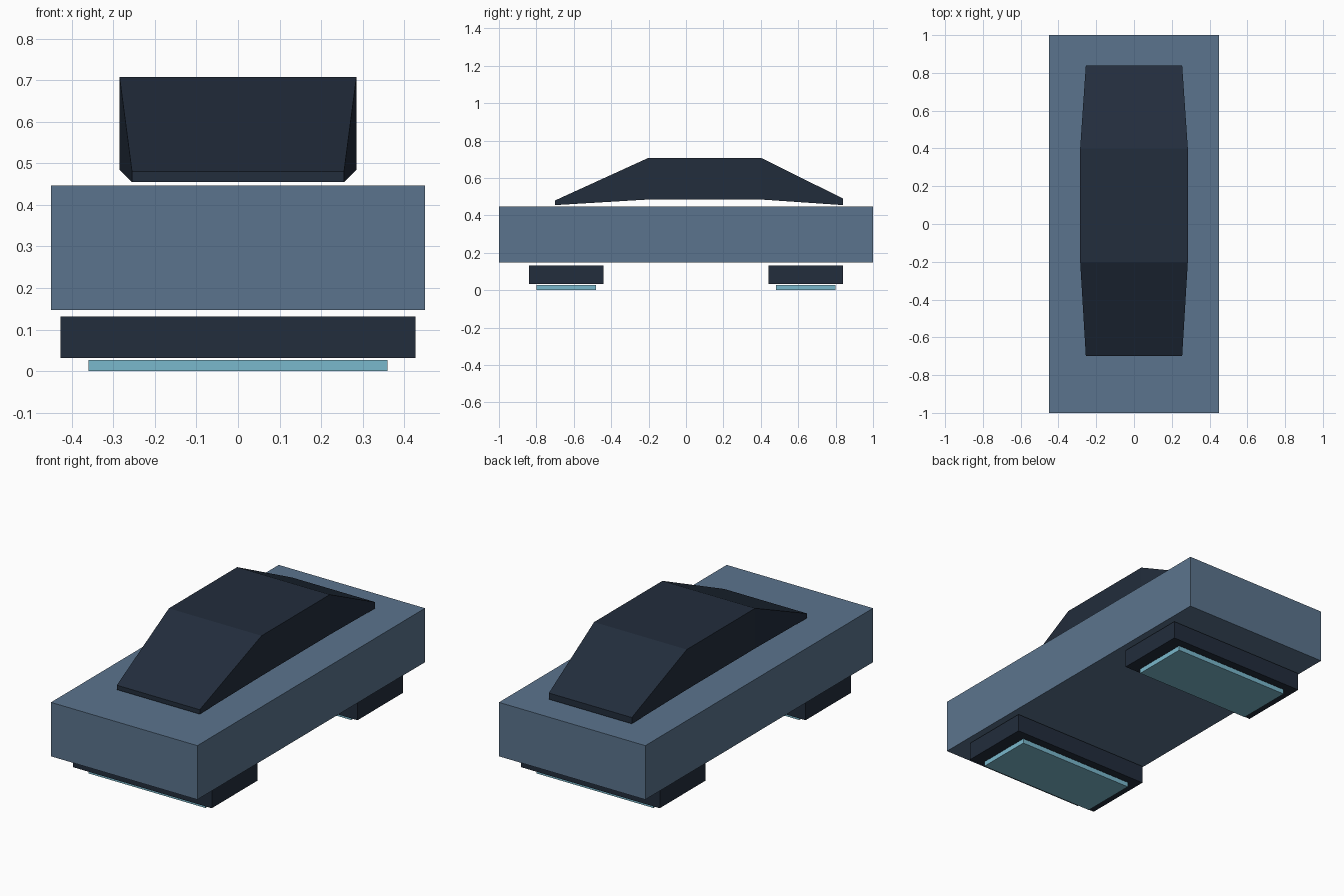
import bpy
import bmesh

cube = bpy.data.objects.get("Cube")
if cube:
    bpy.data.objects.remove(cube, do_unlink=True)


def make_material(name, rgb):
    mat = bpy.data.materials.new(name)
    mat.use_nodes = True
    mat.diffuse_color = (*rgb, 1)
    bsdf = next(n for n in mat.node_tree.nodes if n.type == 'BSDF_PRINCIPLED')
    bsdf.inputs["Base Color"].default_value = (*rgb, 1)
    return mat


def loft(name, sections, mat):
    """Skin rectangular sections (y, half width, bottom, top) along y."""
    bm = bmesh.new()
    rings = [[bm.verts.new(p) for p in
              ((-w, y, low), (w, y, low), (w, y, high), (-w, y, high))]
             for y, w, low, high in sections]
    for a, b in zip(rings, rings[1:]):
        for i in range(4):
            j = (i + 1) % 4
            bm.faces.new((a[i], a[j], b[j], b[i]))
    bm.faces.new(rings[0])
    bm.faces.new(rings[-1])
    bmesh.ops.recalc_face_normals(bm, faces=bm.faces)
    mesh = bpy.data.meshes.new(name)
    bm.to_mesh(mesh)
    bm.free()
    mesh.materials.append(mat)
    obj = bpy.data.objects.new(name, mesh)
    bpy.context.collection.objects.link(obj)
    return obj


def box(name, y_mid, length, half_width, low, high, mat):
    return loft(name, [(y_mid + s * length / 2, half_width, low, high)
                       for s in (-1, 1)], mat)


blue = make_material("steel blue paint", (0.105, 0.175, 0.27))
dark = make_material("dark navy", (0.016, 0.026, 0.045))
glow = make_material("pale cyan", (0.195, 0.479, 0.604))

# Main slab body
box("body", 0, 2, 0.45, 0.147, 0.447, blue)

# Tapered cabin floating just above the body
loft("canopy", [(-0.7, 0.255, 0.455, 0.48), (-0.2, 0.285, 0.485, 0.708),
                (0.4, 0.285, 0.485, 0.708), (0.84, 0.255, 0.455, 0.49)], dark)

# Hover pods with glowing plates beneath
for end, y in (("front", -0.64), ("back", 0.64)):
    box(end + "_hover_pod", y, 0.4, 0.427, 0.032, 0.132, dark)
    box(end + "_glow_plate", y, 0.32, 0.36, 0, 0.027, glow)
